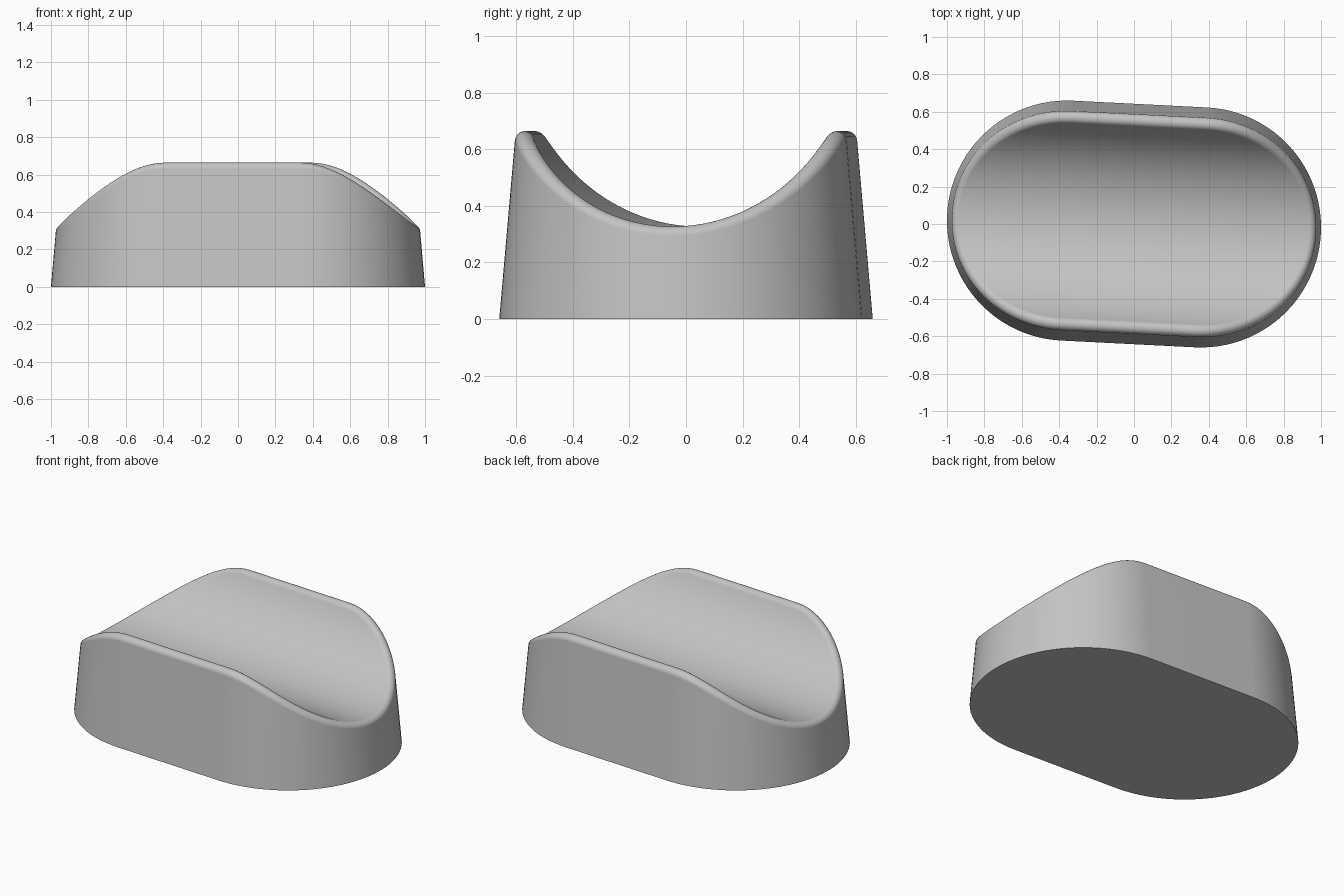
import bpy, bmesh
from math import sin, cos, tan, sqrt, pi, radians
from mathutils import Vector, Matrix

cube = bpy.data.objects.get("Cube")
if cube:
    bpy.data.objects.remove(cube)

HALF, RADIUS = 0.3585, 0.642        # stadium footprint
DRAFT = radians(5)                  # wall taper
SCOOP, AXIS_Z = 0.585, 0.912        # cylindrical trough
FILLET = 0.035                      # rounded rim
END_STEPS, RIM_STEPS = 48, 12


def section(angle):
    """Points from the base up the wall and over the rim, at one angle of the right end."""
    out = Vector((cos(angle), sin(angle), 0))
    z = 0.3
    for _ in range(25):             # settle the rim ball between wall and trough
        reach = RADIUS - tan(DRAFT) * z - FILLET / cos(DRAFT)
        z = AXIS_Z - sqrt((SCOOP + FILLET) ** 2 - (reach * out.y) ** 2)
    ball = Vector((HALF, 0, z)) + out * reach
    wall_dir = out * cos(DRAFT) + Vector((0, 0, sin(DRAFT)))
    scoop_dir = Vector((0, -ball.y, AXIS_Z - z)).normalized()
    rim = [ball + FILLET * wall_dir.slerp(scoop_dir, i / RIM_STEPS)
           for i in range(RIM_STEPS + 1)]
    return [Vector((HALF, 0, 0)) + out * RADIUS] + rim


# Solid dish: two mirrored round ends joined by straight sides
bm = bmesh.new()
sections = [section(-pi / 2 + pi * i / END_STEPS) for i in range(END_STEPS + 1)]
right = [[bm.verts.new(p) for p in s] for s in sections]
left = [[bm.verts.new((-p.x, p.y, p.z)) for p in s] for s in sections]
loop = right + left[::-1]

# Wall and rim
for a, b in zip(loop, loop[1:] + loop[:1]):
    for i in range(len(a) - 1):
        bm.faces.new((a[i], b[i], b[i + 1], a[i + 1]))

# Trough strips and flat underside
for i in range(END_STEPS):
    bm.faces.new((right[i][-1], right[i + 1][-1], left[i + 1][-1], left[i][-1]))
bm.faces.new([s[0] for s in reversed(loop)])

bm.transform(Matrix.Rotation(radians(-2.9), 4, 'Z'))
bmesh.ops.recalc_face_normals(bm, faces=bm.faces)
mesh = bpy.data.meshes.new("scooped_dish")
bm.to_mesh(mesh)
bm.free()

dish = bpy.data.objects.new("scooped_dish", mesh)
bpy.context.collection.objects.link(dish)

# Light grey finish
grey = bpy.data.materials.new("light_grey")
grey.use_nodes = True
colour = (0.55, 0.55, 0.55, 1)
grey.diffuse_color = colour
grey.node_tree.nodes["Principled BSDF"].inputs["Base Color"].default_value = colour
mesh.materials.append(grey)

# Smooth surfaces with a crisp bottom edge
bpy.ops.object.select_all(action='DESELECT')
dish.select_set(True)
bpy.context.view_layer.objects.active = dish
bpy.ops.object.shade_smooth_by_angle(angle=radians(40))
weighted = dish.modifiers.new("even_shading", 'WEIGHTED_NORMAL')
weighted.keep_sharp = True
